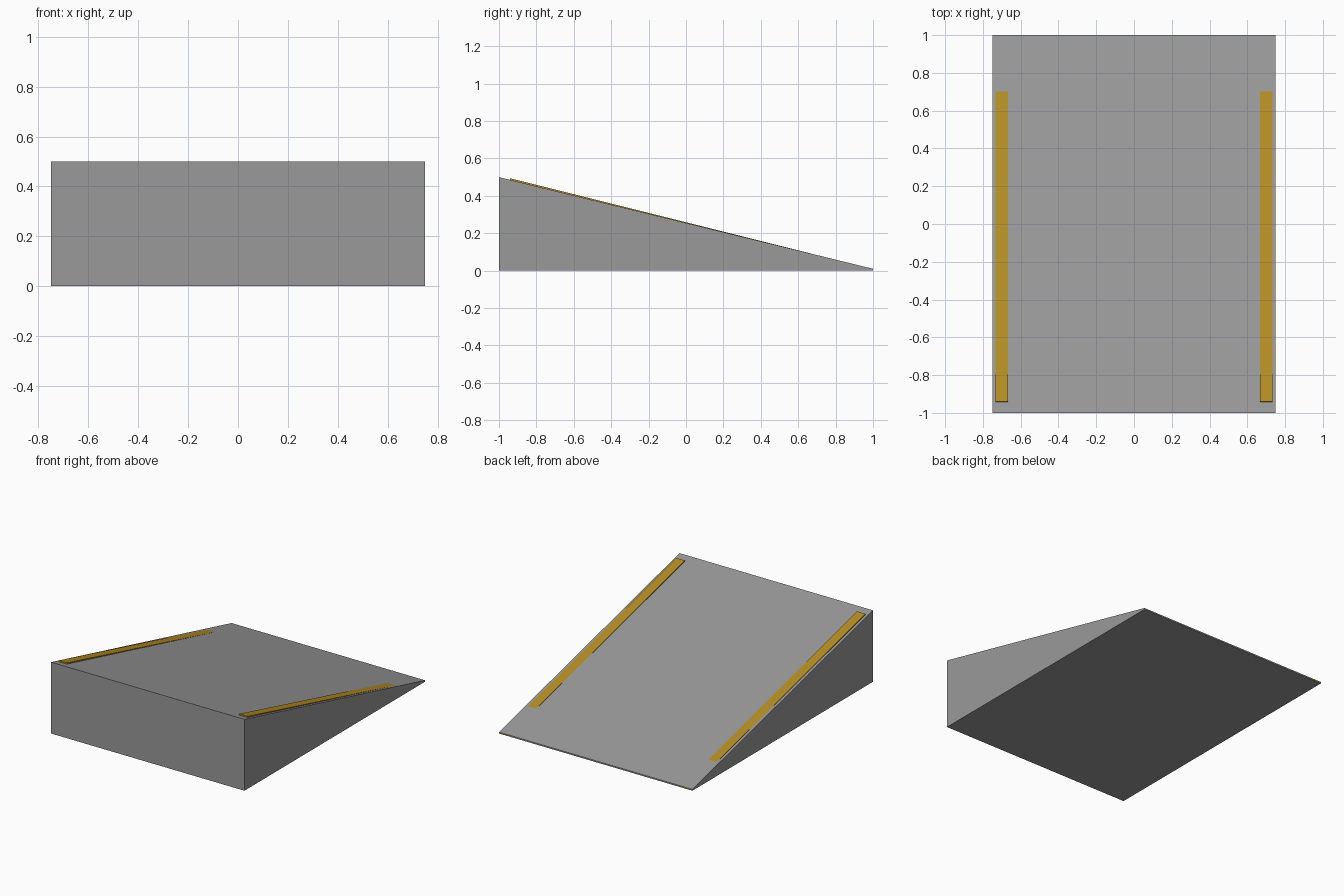
import bpy

cube = bpy.data.objects.get("Cube")
if cube:
    bpy.data.objects.remove(cube, do_unlink=True)


def make_material(name, color):
    mat = bpy.data.materials.new(name)
    mat.use_nodes = True
    mat.diffuse_color = color
    mat.node_tree.nodes["Principled BSDF"].inputs["Base Color"].default_value = color
    return mat


def extrude_profile(name, profile, x0, x1, mat):
    """Sweep a closed (y, z) profile along x from x0 to x1."""
    n = len(profile)
    verts = [(x, y, z) for x in (x0, x1) for y, z in profile]
    faces = [tuple(reversed(range(n))), tuple(range(n, 2 * n))]
    faces += [(i, (i + 1) % n, n + (i + 1) % n, n + i) for i in range(n)]
    mesh = bpy.data.meshes.new(name)
    mesh.from_pydata(verts, [], faces)
    mesh.materials.append(mat)
    obj = bpy.data.objects.new(name, mesh)
    bpy.context.collection.objects.link(obj)
    return obj


grey = make_material("concrete grey", (0.32, 0.32, 0.32, 1))
yellow = make_material("safety yellow", (0.46, 0.27, 0.017, 1))

# Ramp body: a wedge with a thin lip at the low end
extrude_profile("ramp_body", [(-1, 0), (1, 0), (1, 0.01), (-1, 0.5)],
                -0.75, 0.75, grey)

# Edge stripes: raised at the high end, sinking into the slope at the low end
stripe_profile = [(-0.943, 0.475), (1.0005, 0.002), (1.0005, 0.0083), (-0.94, 0.494)]
for side, x in (("right", -0.70), ("left", 0.70)):
    extrude_profile(side + "_edge_stripe", stripe_profile, x - 0.032, x + 0.032, yellow)
